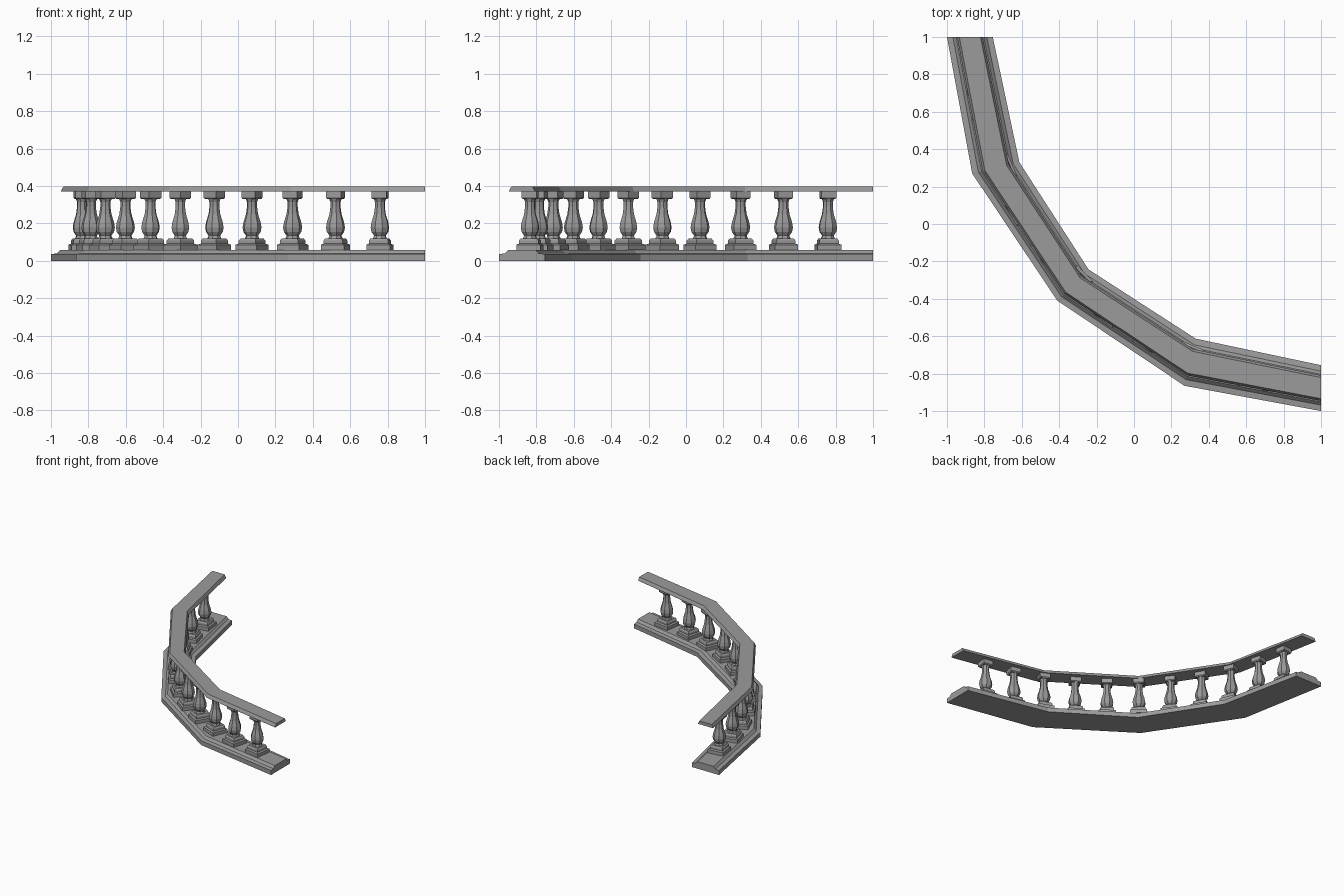
import bpy, bmesh
from math import pi, cos, sin, radians
from mathutils import Vector

cube = bpy.data.objects.get("Cube")
if cube:
    bpy.data.objects.remove(cube, do_unlink=True)

stone = bpy.data.materials.new("grey stone")
stone.use_nodes = True
GREY = (0.33, 0.33, 0.33, 1)
stone.diffuse_color = GREY
stone.node_tree.nodes["Principled BSDF"].inputs["Base Color"].default_value = GREY

# Plan corners of the curved run, mirrored about the diagonal
outer = [(-1, 1), (-0.865, 0.27), (-0.41, -0.41)]
inner = [(-0.755, 1), (-0.613, 0.33), (-0.243, -0.243)]
for row in (outer, inner):
    row += [(y, x) for x, y in reversed(row[:2])]


def finish(name, bm):
    bmesh.ops.recalc_face_normals(bm, faces=bm.faces)
    mesh = bpy.data.meshes.new(name)
    bm.to_mesh(mesh)
    bm.free()
    mesh.materials.append(stone)
    obj = bpy.data.objects.new(name, mesh)
    bpy.context.collection.objects.link(obj)
    return obj


def skin(bm, rings, closed=True):
    """Join successive vertex rings and cap both ends."""
    rings = [[bm.verts.new(p) for p in ring] for ring in rings]
    n = len(rings[0])
    for a, b in zip(rings, rings[1:]):
        for i in range(n):
            j = (i + 1) % n
            bm.faces.new((a[i], a[j], b[j], b[i]))
    bm.faces.new(rings[0])
    bm.faces.new(rings[-1])


def sweep(name, half_profile):
    """Sweep a symmetric section; each point is (fraction across, height)."""
    section = half_profile + [(1 - f, z) for f, z in reversed(half_profile)]
    rings = []
    for o, i in zip(outer, inner):
        o, i = Vector(o), Vector(i)
        rings.append([(*o.lerp(i, f), z) for f, z in section])
    bm = bmesh.new()
    skin(bm, rings)
    return finish(name, bm)


def stack(bm, profile, sides):
    """Stack regular polygon rings; radius is measured to the flat sides."""
    rings = []
    for r, z in profile:
        R = r / cos(pi / sides)
        rings.append([(R * cos((k + 0.5) * 2 * pi / sides),
                       R * sin((k + 0.5) * 2 * pi / sides), z)
                      for k in range(sides)])
    skin(bm, rings)


# Stepped base and bevelled handrail
sweep("base", [(0, 0), (0, 0.036), (0.13, 0.04), (0.2, 0.058)])
sweep("handrail", [(0.22, 0.37), (0.225, 0.376), (0.27, 0.397)])

# One baluster: square plinth, eight-sided vase, square cap
bm = bmesh.new()
stack(bm, [(0.064, 0.057), (0.064, 0.086), (0.052, 0.092),
           (0.052, 0.108), (0.045, 0.12)], 4)
stack(bm, [(0.036, 0.118), (0.03, 0.135), (0.043, 0.155), (0.047, 0.178),
           (0.043, 0.205), (0.03, 0.25), (0.025, 0.29), (0.025, 0.315),
           (0.034, 0.337)], 8)
stack(bm, [(0.035, 0.33), (0.041, 0.337), (0.041, 0.371)], 4)
baluster = finish("baluster_1", bm)

# Repeat evenly along the arc
for k in range(1, 12):
    obj = baluster
    if k > 1:
        obj = bpy.data.objects.new(f"baluster_{k}", baluster.data)
        bpy.context.collection.objects.link(obj)
    a = radians(7.5 * k)
    obj.location = (1 - 1.85 * sin(a), 1 - 1.85 * cos(a), 0)
    obj.rotation_euler.z = -a
